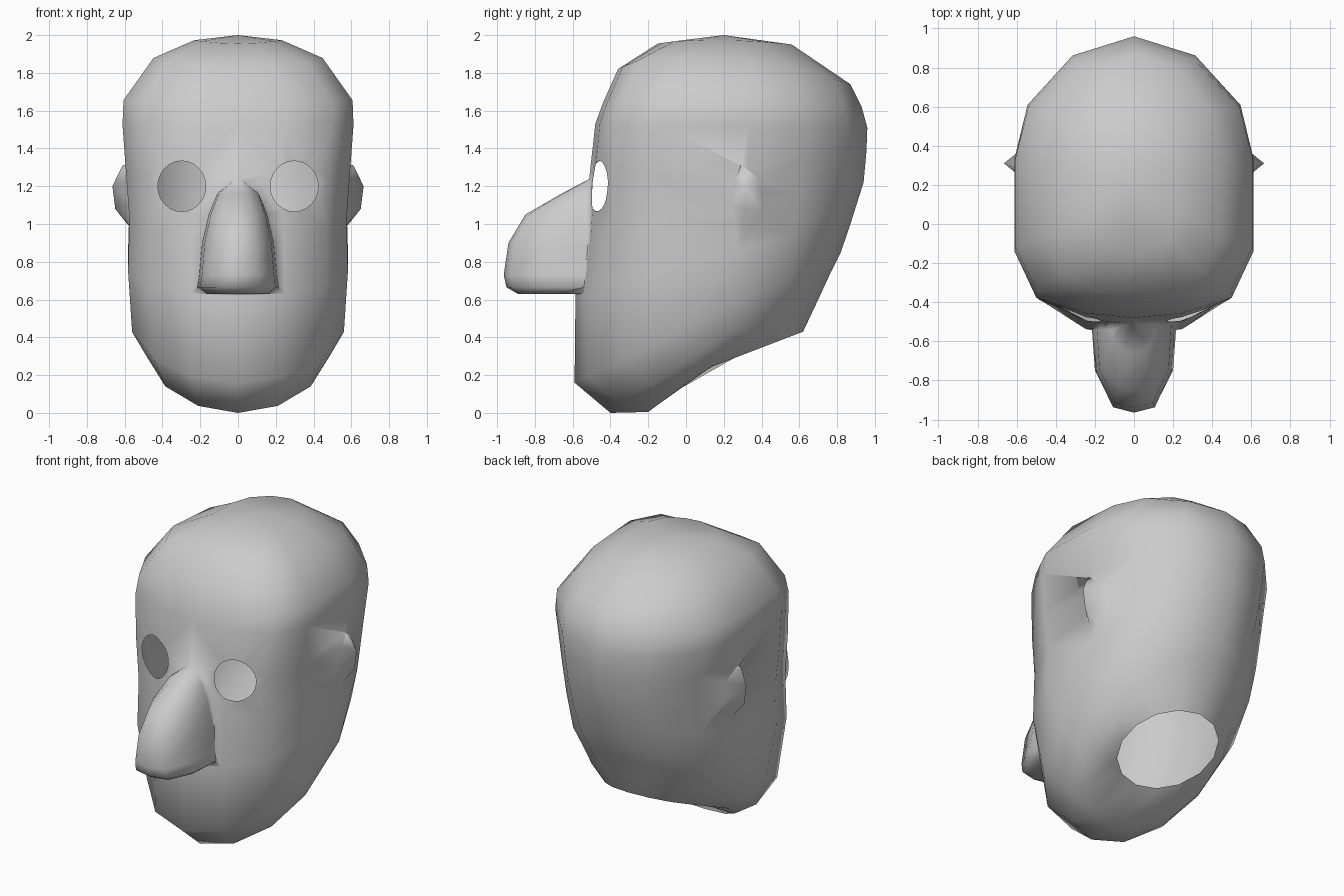
import bpy, bmesh, math
from mathutils import Vector

if "Cube" in bpy.data.objects:
    bpy.data.objects.remove(bpy.data.objects["Cube"])


def make_object(name, bm):
    bmesh.ops.recalc_face_normals(bm, faces=bm.faces)
    me = bpy.data.meshes.new(name)
    bm.to_mesh(me)
    bm.free()
    ob = bpy.data.objects.new(name, me)
    bpy.context.collection.objects.link(ob)
    return ob


def loft(name, rings, pole):
    """Closed skin over matching rings, flat cap at the start, fan to a pole."""
    bm = bmesh.new()
    loops = [[bm.verts.new(p) for p in r] for r in rings]
    n = len(loops[0])
    for a, b in zip(loops, loops[1:]):
        for i in range(n):
            j = (i + 1) % n
            bm.faces.new((a[i], a[j], b[j], b[i]))
    bm.faces.new(loops[0])
    tip = bm.verts.new(pole)
    for i in range(n):
        bm.faces.new((loops[-1][i], loops[-1][(i + 1) % n], tip))
    return make_object(name, bm)


def mirrored(half):
    return half + [(-x, y, z) for x, y, z in reversed(half) if abs(x) > 1e-6]


# Skull: tilted rings from the neck opening to the crown
TEMPLATE = [(0, -1), (.4, -.975), (.82, -.88), (1, -.56),
            (1, .12), (.9, .5), (.52, .86), (0, 1)]


def head_ring(fy, fz, by, bz, w, rnd, bow):
    half = []
    for k, (u, v) in enumerate(TEMPLATE):
        a = math.pi * k / 7
        u += (math.sin(a) - u) * rnd
        v += (-math.cos(a) - v) * rnd
        if k in (0, 7):
            u = 0
        t = (v + 1) / 2
        half.append((u * w, fy + (by - fy) * t, fz + (bz - fz) * t + bow * u * u))
    return mirrored(half)


# front y, front z, back y, back z, half width, roundness, side lift
HEAD = [(.02, .20, .62, .43, .315, 1, 0),
        (-.20, .005, .70, .60, .42, .9, .02),
        (-.40, .0, .76, .73, .49, .9, .02),
        (-.59, .16, .82, .85, .575, 1, 0),
        (-.585, .62, .88, 1.03, .59, .55, 0),
        (-.54, .95, .94, 1.22, .58, .35, 0),
        (-.515, 1.22, .955, 1.38, .595, .2, 0),
        (-.48, 1.53, .96, 1.51, .613, .1, 0),
        (-.44, 1.64, .93, 1.62, .608, .1, .02),
        (-.36, 1.82, .87, 1.74, .45, .2, .08),
        (-.15, 1.955, .56, 1.95, .235, .5, .02)]
head = loft("head", [head_ring(*r) for r in HEAD], (0, .2, 2.0))

# Nose: horizontal sections, z / front y / half width
NOSE = [(.63, -.89, .17), (.665, -.95, .215), (.73, -.965, .205),
        (.90, -.94, .19), (1.05, -.85, .155), (1.16, -.66, .11)]
nose_rings = []
for z, fy, w in NOSE:
    d = fy + .5
    nose_rings.append(mirrored([(0, fy, z), (w * .52, fy - d * .06, z),
                                (w * .93, -.5 + d * .55, z), (w, -.54, z),
                                (w * .9, -.42, z)]))
nose = loft("nose", nose_rings, (0, -.49, 1.25))

# Ears: small faceted points on each side
EAR = [(.665, .31, 1.2), (.65, .31, 1.08), (.612, .29, 1.31),
       (.53, .2, 1.05), (.53, .24, .95), (.53, .33, .93),
       (.53, .42, 1.05), (.53, .42, 1.25), (.53, .3, 1.33)]


def make_ear(side):
    bm = bmesh.new()
    vs = [bm.verts.new((side * x, y, z)) for x, y, z in EAR]
    bmesh.ops.convex_hull(bm, input=vs)
    return make_object("ear", bm)


# Eye openings: elliptical cutters running front to back
EX, EZ, RX, RZ = .298, 1.2, .127, .134


def eye_cutter(side):
    bm = bmesh.new()
    bmesh.ops.create_cone(bm, cap_ends=True, segments=24, radius1=1, radius2=1, depth=1)
    for v in bm.verts:
        x, y, z = v.co
        v.co = (side * EX + x * RX, -.5 + z * .4, EZ + y * RZ)
    return make_object("eye_cutter", bm)


def boolean(other, op):
    m = head.modifiers.new("bool", 'BOOLEAN')
    m.operation, m.solver, m.object = op, 'EXACT', other
    dg = bpy.context.evaluated_depsgraph_get()
    me = bpy.data.meshes.new_from_object(head.evaluated_get(dg))
    head.modifiers.clear()
    head.data = me
    bpy.data.objects.remove(other)


boolean(nose, 'UNION')
for s in (-1, 1):
    boolean(make_ear(s), 'UNION')
    boolean(eye_cutter(s), 'DIFFERENCE')

# Open the eye holes and the neck
neck_n = Vector((0, .23, -.60)).normalized()
neck_c = Vector((0, .32, .315))


def at_eye(p):
    e = ((abs(p.x) - EX) / RX) ** 2 + ((p.z - EZ) / RZ) ** 2
    return e < 1.03 and -.72 < p.y < -.25


def at_neck(p):
    return abs((p - neck_c).dot(neck_n)) < .004 and p.y > 0 and p.z < .45


bm = bmesh.new()
bm.from_mesh(head.data)
gone = []
for f in bm.faces:
    inside = at_eye(f.calc_center_median())
    if (inside and all(at_eye(v.co) for v in f.verts)) or all(at_neck(v.co) for v in f.verts):
        gone.append(f)
bmesh.ops.delete(bm, geom=gone, context='FACES')
bmesh.ops.triangulate(bm, faces=[f for f in bm.faces if len(f.verts) > 4])
for f in bm.faces:
    f.smooth = True
bm.to_mesh(head.data)
bm.free()
head.data.name = "head"
